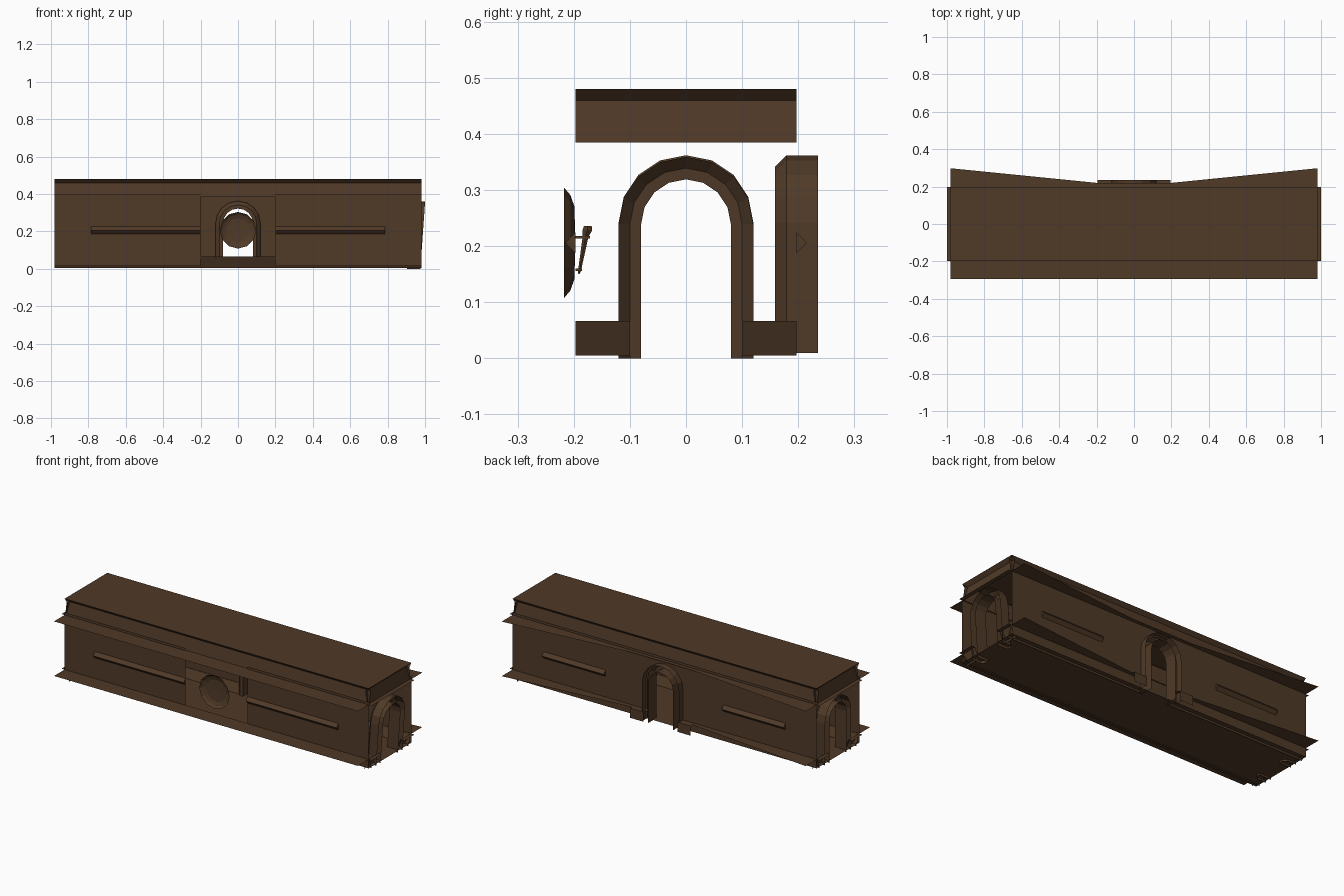
import bpy, math

if "Cube" in bpy.data.objects:
    bpy.data.objects.remove(bpy.data.objects["Cube"])

# single dark brown used on the whole corridor
brown = bpy.data.materials.new("dark_brown")
brown.diffuse_color = (0.080, 0.042, 0.0205, 1)
brown.use_nodes = True
brown.node_tree.nodes["Principled BSDF"].inputs["Base Color"].default_value = brown.diffuse_color

W, L = 0.197, 0.98          # half width and half length of the room
FLOOR, WALL_TOP, ROOF = 0.015, 0.40, 0.48


def add(name, verts, faces):
    me = bpy.data.meshes.new(name)
    me.from_pydata(verts, [], faces)
    me.materials.append(brown)
    ob = bpy.data.objects.new(name, me)
    bpy.context.collection.objects.link(ob)
    return ob


def grid(name, rows, closed=False):
    """Skin a list of equally long point rows with quads."""
    n = len(rows[0])
    verts = [p for r in rows for p in r]
    faces = []
    for i in range(len(rows) - 1):
        for j in range(n if closed else n - 1):
            k = (j + 1) % n
            faces.append((i * n + j, i * n + k, (i + 1) * n + k, (i + 1) * n + j))
    return add(name, verts, faces)


def place(side, a, o, z):
    """a = along the wall, o = outward from the wall, z = height."""
    return {"front": (a, -W - o, z), "back": (a, W + o, z),
            "right": (L + o, a, z), "left": (-L - o, a, z)}[side]


def flange(side, a):
    """How far the thin ledge sticks out behind each wall."""
    if side == "front":
        return 0.295 - W
    if side == "back":
        return (0.22 if abs(a) < 0.21 else 0.298) - W
    return 0.02


def trim(name, side, stops, profile, ledge_z):
    grid(name, [[place(side, a, o, z) for o, z in profile]
                + [place(side, a, flange(side, a), ledge_z)] for a in stops])


def panel(name, side, a0, a1, z0, z1):
    grid(name, [[place(side, a, 0, z) for z in (z0, z1)] for a in (a0, a1)])


def arch_path(r, bottom=0.0, spring=0.242, n=8):
    pts = [(-r, bottom)]
    pts += [(-r * math.cos(math.pi * i / n), spring + r * math.sin(math.pi * i / n))
            for i in range(n + 1)]
    return pts + [(r, bottom)]


# floor and roof
for name, z in (("floor", FLOOR), ("roof", ROOF)):
    grid(name, [[(x, -W, z), (x, W, z)] for x in (-L, L)])

# front wall, open in the middle
for s in (-1, 1):
    panel("front_wall", "front", s * 0.2, s * L, FLOOR, WALL_TOP)
    panel("back_wall", "back", s * 0.11, s * L, FLOOR, WALL_TOP)

# back wall above the doorway
arch = arch_path(0.11, FLOOR)[1:-1]
grid("back_wall_over_door", [[(x, W, z), (x, W, WALL_TOP)] for x, z in arch])

# crown mouldings and baseboards with their ledges
crown = [(0, ROOF), (-0.02, 0.46), (-0.006, 0.385)]
base = [(-0.03, 0.005), (-0.006, 0.06), (-0.003, 0.067)]
for side in ("front", "back", "left", "right"):
    end = side in ("left", "right")
    stops = (-W, W) if end else (-L, -0.2, 0.2, L)
    trim(side + "_crown", side, stops, crown, 0.385)
    if side == "front":
        trim("front_baseboard", side, stops, base, 0.067)
    else:
        for s in (-1, 1):
            part = (s * 0.1, s * W) if end else (s * 0.1, s * 0.2, s * L)
            trim(side + "_baseboard", side, part, base, 0.067)

# small ledges and base ends beside the back door
for s in (-1, 1):
    grid("door_base", [[(s * x, 0.235, 0.01), (s * x, 0.235, 0.066), (s * x, W, 0.067)]
                       for x in (0.11, 0.195)])

# hollow arch frames: (radius, depth into the room)
section = [(0.12, 0), (0.12, 0.056), (0.10, 0.076), (0.08, 0.076), (0.08, 0)]
for side in ("back", "left", "right"):
    rows = []
    for r, t in section:
        row = []
        for a, z in arch_path(r, 0.01 if side == "back" else 0.003):
            if side == "back":
                o = 0.038 - t
            elif side == "left":
                o = -t
            else:                       # right frame leans outward slightly
                o = -0.005 + 0.07 * z - t * 0.93
            row.append(place(side, a, o, z - (0.003 if side == "right" else 0)))
        rows.append(row)
    grid(side + "_door_frame", rows)


# triangular rails on the long walls
def rail(side, a0, a1):
    tri = [(0, 0.187), (0.018, 0.206), (0, 0.225)]
    ob = [[place(side, a, o, z) for o, z in tri] for a in (a0, a1)]
    add(side + "_rail", ob[0] + ob[1],
        [(0, 1, 4, 3), (1, 2, 5, 4), (0, 2, 1), (3, 4, 5)])


for s in (-1, 1):
    rail("front", s * 0.2, s * 0.785)
    rail("back", s * 0.38, s * 0.78)

# round dish in the front opening, bulging into the room
N = 12
rings = [(0.098, -0.217), (0.085, -0.206), (0.065, -0.199), (0.001, -0.197)]
grid("round_dish", [[(r * math.cos(2 * math.pi * i / N), y,
                      0.206 + r * math.sin(2 * math.pi * i / N)) for i in range(N)]
                    for r, y in rings], closed=True)

# wall torches inside the front wall
for s in (-1, 1):
    cx = s * 0.5
    prof = [(0.001, -0.191, 0.150), (0.003, -0.190, 0.155), (0.006, -0.179, 0.217),
            (0.010, -0.176, 0.228), (0.008, -0.175, 0.236), (0.001, -0.175, 0.236)]
    grid("torch", [[(cx + r * math.cos(math.pi * i / 3), y + r * math.sin(math.pi * i / 3), z)
                    for i in range(6)] for r, y, z in prof], closed=True)
    for z, y1 in ((0.158, -0.185), (0.216, -0.171)):
        grid("torch_bracket", [[(cx + dx, y, z + dz) for dx, dz in
                                ((-.006, -.002), (.006, -.002), (.006, .002), (-.006, .002))]
                               for y in (-W, y1)], closed=True)
